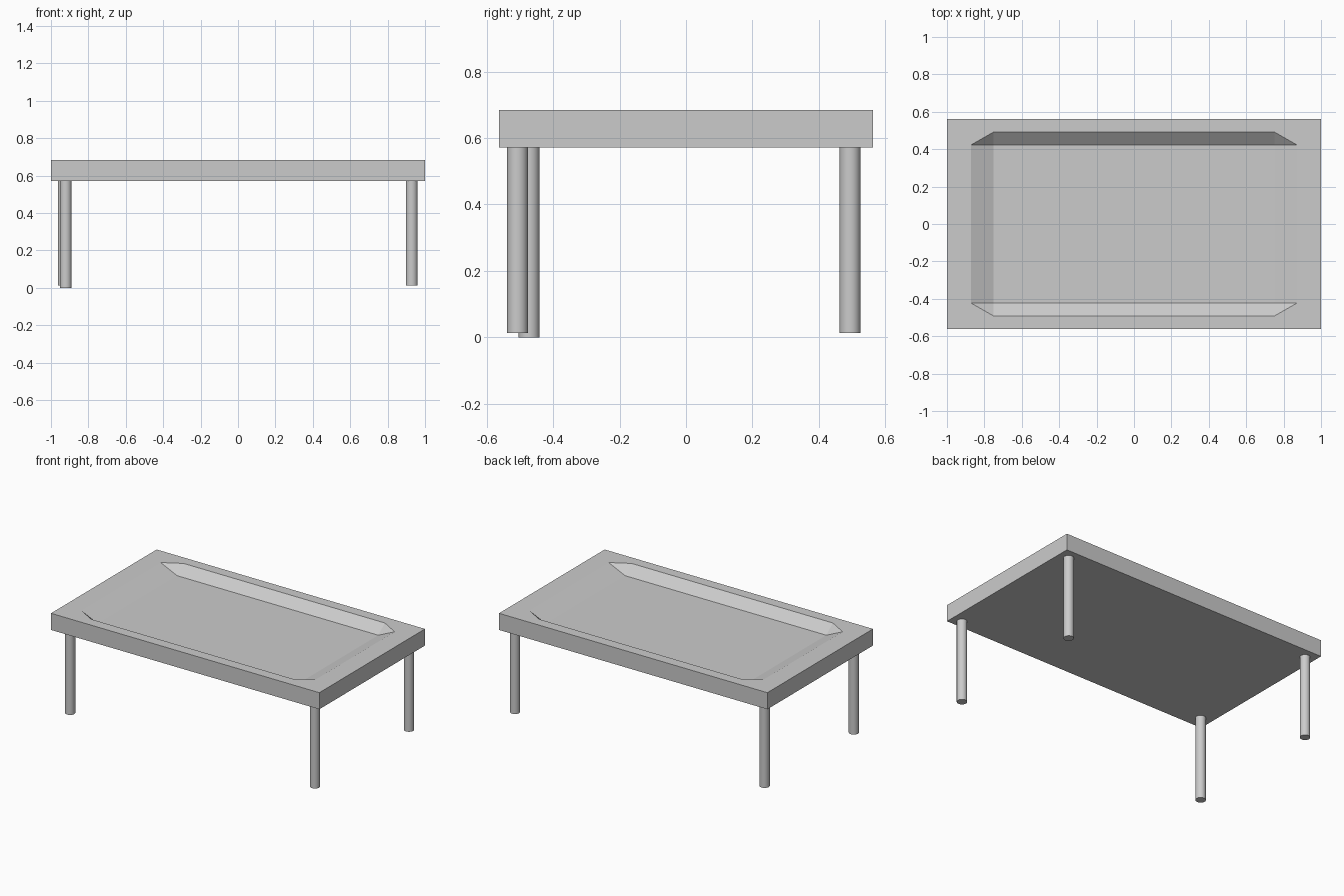
import bpy, bmesh

if "Cube" in bpy.data.objects:
    bpy.data.objects.remove(bpy.data.objects["Cube"])

TOP, UNDER, FLOOR = 0.684, 0.572, 0.628
CORNERS = [(-1, -1), (1, -1), (1, 1), (-1, 1)]  # counter-clockwise signs


def make_table_top():
    bm = bmesh.new()

    def ring(x, y, z):
        return [bm.verts.new((sx * x, sy * y, z)) for sx, sy in CORNERS]

    under = ring(1.0, 0.5625, UNDER)
    rim = ring(1.0, 0.5625, TOP)
    lip_long = ring(0.75, 0.492, TOP)     # recess lip along the long sides
    lip_end = ring(0.872, 0.4225, TOP)    # recess lip along the short ends
    floor = ring(0.75, 0.4225, FLOOR)

    bm.faces.new(under[::-1])
    bm.faces.new(floor)
    for i in range(4):
        j = (i + 1) % 4
        lip = lip_long if i % 2 == 0 else lip_end
        bm.faces.new((under[i], under[j], rim[j], rim[i]))      # outer side
        bm.faces.new((rim[i], rim[j], lip[j], lip[i]))          # flat border
        bm.faces.new((lip[i], lip[j], floor[j], floor[i]))      # sloped wall
        a, b = (lip_end[i], lip_long[i]) if i % 2 == 0 else (lip_long[i], lip_end[i])
        bm.faces.new((rim[i], b, a))                            # border corner
        bm.faces.new((a, b, floor[i]))                          # recess corner
    bmesh.ops.recalc_face_normals(bm, faces=bm.faces)
    mesh = bpy.data.meshes.new("table_top")
    bm.to_mesh(mesh)
    bm.free()
    bpy.context.collection.objects.link(bpy.data.objects.new("table_top", mesh))


def make_leg(name, x, y, bottom):
    height = UNDER - bottom
    bpy.ops.mesh.primitive_cylinder_add(
        vertices=32, radius=0.0315, depth=height, location=(x, y, bottom + height / 2))
    bpy.context.object.name = name
    bpy.ops.object.shade_smooth_by_angle()


# Recessed table top
make_table_top()

# Round legs; the front left one sits slightly inward and lower
make_leg("front_left_leg", -0.921, -0.472, 0.0)
make_leg("front_right_leg", 0.929, -0.507, 0.0125)
make_leg("back_right_leg", 0.929, 0.494, 0.0125)
make_leg("back_left_leg", -0.932, 0.494, 0.0125)
